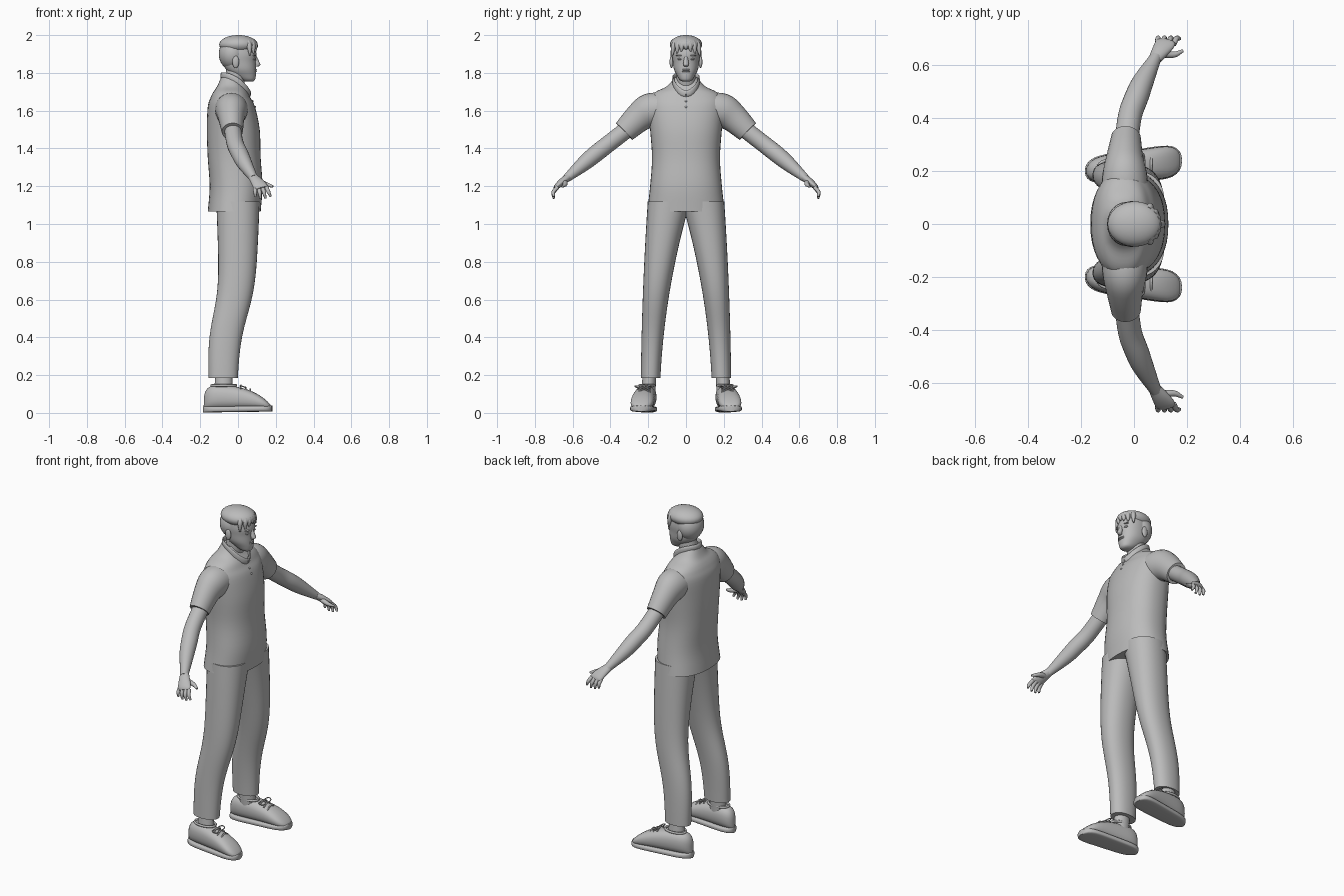
import bpy, bmesh
from math import cos, sin, pi, tau, tanh, sqrt, copysign, radians
from mathutils import Vector, Matrix

if "Cube" in bpy.data.objects:
    bpy.data.objects.remove(bpy.data.objects["Cube"], do_unlink=True)

GREY = (.5, .5, .5, 1)
grey = bpy.data.materials.new("plain grey")
grey.use_nodes = True
grey.diffuse_color = GREY
grey.node_tree.nodes["Principled BSDF"].inputs["Base Color"].default_value = GREY

X, Y, Z = Matrix.Identity(3)


def finish(name, bm):
    """Turn a bmesh into a smooth shaded grey object."""
    bmesh.ops.recalc_face_normals(bm, faces=bm.faces)
    mesh = bpy.data.meshes.new(name)
    bm.to_mesh(mesh)
    bm.free()
    mesh.materials.append(grey)
    obj = bpy.data.objects.new(name, mesh)
    bpy.context.collection.objects.link(obj)
    bpy.ops.object.select_all(action="DESELECT")
    obj.select_set(True)
    bpy.context.view_layer.objects.active = obj
    bpy.ops.object.shade_smooth_by_angle(angle=radians(45))
    return obj


def spline(points, steps):
    """Catmull-Rom curve through vectors of any size."""
    pts = [Vector(p) for p in points]
    pts = [pts[0] * 2 - pts[1], *pts, pts[-1] * 2 - pts[-2]]
    out = []
    for before, start, end, after in zip(pts, pts[1:], pts[2:], pts[3:]):
        enter, leave = (end - before) / 2, (after - start) / 2
        for i in range(steps):
            t = i / steps
            blend = t * t * (3 - 2 * t)
            out.append(start.lerp(end, blend) + enter * t * (1 - t) ** 2 - leave * t * t * (1 - t))
    return out + [pts[-2]]


def loft(name, stations, ref=X, axis=None, n=24, power=2, steps=4, side=1):
    """Skin rounded sections: x, y, z, radius along ref, optional other radius."""
    rows = spline(stations, steps)
    centres = [row.to_3d() if len(row) < 4 else Vector(row[:3]) for row in rows]
    bm = bmesh.new()
    rings = []

    def bulge(q):
        return copysign(abs(q) ** (2 / power), q)

    for i, (row, centre) in enumerate(zip(rows, centres)):
        following = centres[min(i + 1, len(rows) - 1)]
        previous = centres[max(i - 1, 0)]
        along = axis or (following - previous).normalized()
        u = (ref - along * ref.dot(along)).normalized()
        v = along.cross(u)
        ring = []
        for k in range(n):
            angle = tau * k / n
            p = centre + u * max(row[3], .001) * bulge(cos(angle))
            p += v * max(row[-1], .001) * bulge(sin(angle))
            ring.append(bm.verts.new((p.x, p.y * side, p.z)))
        rings.append(ring)
    for lower, upper in zip(rings, rings[1:]):
        for k in range(n):
            bm.faces.new((lower[k], lower[k - 1], upper[k - 1], upper[k]))
    bm.faces.new(rings[0])
    bm.faces.new(rings[-1])
    return finish(name, bm)


def upright(name, levels, **options):
    """Loft of horizontal sections on the middle plane: z, x, x radius, y radius."""
    return loft(name, [(x, 0, z, rx, ry) for z, x, rx, ry in levels], axis=Z, **options)


def blob(name, centre, radii):
    """Ellipsoid."""
    bm = bmesh.new()
    place = Matrix.LocRotScale(Vector(centre), None, Vector(radii))
    bmesh.ops.create_uvsphere(bm, u_segments=24, v_segments=16, radius=1, matrix=place)
    return finish(name, bm)


def band(name, centre, rx, ry, drop, height, thickness, side=1):
    """Closed band around a centre, dipping by drop towards the front."""
    x, y, z = centre
    turns = [tau * i / 24 for i in range(25)]
    loft(name, [(x + rx * cos(a), y + ry * sin(a), z - drop * (.5 + cos(a) / 2) ** 2,
                 height, thickness) for a in turns], ref=Z, n=10, steps=1, side=side)


# Shirt body, hem to neckline
shirt = upright("shirt_body", [
    (1.065, -.02, .14, .205), (1.2, -.01, .14, .19), (1.35, -.02, .14, .18),
    (1.5, -.025, .14, .19), (1.62, -.035, .125, .2), (1.67, -.04, .105, .19),
    (1.7, -.04, .09, .16), (1.73, -.04, .07, .1), (1.775, -.04, .05, .06)], n=40, power=2.3)
band("collar", (-.012, 0, 1.785), .075, .068, .095, .018, .006)

# Buttons sitting on the chest
for label, z in (("upper", 1.66), ("lower", 1.61)):
    target = Vector((.1, 0, z))
    spot = min((v.co for v in shirt.data.vertices), key=lambda co: (co - target).length)
    blob(f"{label}_button", spot, (.005, .006, .006))

# Neck and head
upright("neck", [(1.68, -.035, .05, .055), (1.8, -.01, .055, .05), (1.86, -.01, .05, .05)])
upright("head", [
    (1.755, .055, .025, .02), (1.765, .05, .04, .035), (1.79, .03, .065, .05),
    (1.82, .015, .08, .064), (1.86, .005, .09, .07), (1.9, .005, .093, .074),
    (1.95, 0, .085, .07)], n=32, power=2.2)

# Face
loft("nose", [(.09, 0, 1.89, .008), (.1, 0, 1.855, .014), (.104, 0, 1.842, .014),
              (.097, 0, 1.833, .01)], axis=Z, n=16)
for label, z in (("upper", 1.817), ("lower", 1.808)):
    blob(f"{label}_lip", (.091, 0, z), (.009, .022, .005))
blob("chin", (.074, 0, 1.777), (.018, .022, .016))

# Hair: back, crown and locks hanging over the forehead
blob("hair_back", (-.03, 0, 1.9), (.072, .083, .085))
blob("hair_crown", (.002, 0, 1.95), (.102, .086, .05))
for i in range(-3, 4):
    y = .022 * i
    front = .1 * sqrt(1 - (y / .09) ** 2)
    loft(f"fringe_lock_{i + 4}", [(front - .015, y * .8, 1.965, .014),
                                  (front - .008, y, 1.94, .014),
                                  (front - .004, y * 1.1, 1.925 - abs(y) / 2, .004)], n=10)

for label, s in (("left", 1), ("right", -1)):
    # Eye, brow and ear
    blob(f"{label}_eye", (.084, .031 * s, 1.873), (.009, .014, .006))
    blob(f"{label}_brow", (.086, .033 * s, 1.892), (.01, .02, .004))
    blob(f"{label}_ear", (-.012, .077 * s, 1.858), (.018, .01, .033))

    # Sleeve and bare arm
    loft(f"{label}_sleeve", [
        (-.035, .11, 1.615, .09, .08), (-.035, .19, 1.6, .084, .092),
        (-.035, .25, 1.563, .07, .078), (-.03, .327, 1.49, .056, .062)], side=s)
    loft(f"{label}_arm", [
        (-.03, .3, 1.51, .045), (-.015, .41, 1.425, .045), (.01, .48, 1.37, .045),
        (.035, .54, 1.32, .04), (.083, .632, 1.242, .022)], side=s)

    # Hand with four fingers and a thumb
    loft(f"{label}_palm", [
        (.08, .625, 1.247, .025, .02), (.1, .655, 1.224, .033, .019),
        (.118, .682, 1.2, .038, .015), (.124, .692, 1.188, .032, .01)], n=20, side=s)
    for i, finger in enumerate(("little", "ring", "middle", "index")):
        base = Vector((.09 + .02 * i, .68, 1.195))
        tip = Vector((.092 + .027 * i, .7, 1.13 + .01 * abs(i - 1.5)))
        knuckle = base.lerp(tip, .5) + Y * .012
        joints = zip((base, knuckle, tip), (.011, .01, .006))
        loft(f"{label}_{finger}_finger", [(*p, r) for p, r in joints], n=10, side=s)
    loft(f"{label}_thumb", [(.1, .645, 1.225, .016), (.15, .64, 1.21, .012),
                            (.185, .655, 1.198, .006)], ref=Z, n=10, side=s)

    # Trouser leg, tapering down and outwards, set back below the knee
    heights = [.185 + .055 * i for i in range(18)]
    loft(f"{label}_trouser_leg", [
        (-.04 - .04 * tanh(6 * (.52 - z)), .19 - .08 * z * z, z,
         .07 + .04 * z, .05 + .05 * z * z) for z in heights],
        axis=Z, n=32, power=2.2, steps=2, side=s)

    # Ankle, shoe and sole, turned slightly outwards and rounded at both ends
    loft(f"{label}_ankle", [(-.077, .19, .25, .043, .035), (-.075, .2, .1, .05, .038)],
         axis=Z, side=s)
    shoe, sole = [], []
    for i in range(21):
        t = .5 - cos(pi * i / 20) / 2
        rounding = sqrt(1 - abs(2 * t - 1) ** 6)
        x, y = -.182 + .36 * t, .2 + .04 * t
        width = (.05 + .015 * t) * rounding
        half = (.065 - .05 * t ** 3) * sqrt(rounding)
        shoe.append((x, y, .02 + half, width, half))
        sole.append((x * 1.02, y, .018 + .005 * t, width + .003, .016))
    loft(f"{label}_shoe", shoe, ref=Y, axis=X, power=2.4, steps=1, side=s)
    loft(f"{label}_sole", sole, ref=Y, axis=X, power=4, steps=1, side=s)

    # Shoe rim, laces and bow
    band(f"{label}_shoe_rim", (-.075, .206, .145), .065, .04, 0, .007, .006, side=s)
    for i in range(3):
        x, z = .015 + .025 * i, .146 - .01 * i
        loft(f"{label}_lace_{i + 1}", [(x, .222 + d, z - abs(d) / 2, .004)
                                       for d in (-.034, 0, .034)], n=8, side=s)
    for end, d in (("inner", -1), ("outer", 1)):
        band(f"{label}_{end}_bow_loop", (.025, .222 + .025 * d, .143), .014, .024, .01,
             .003, .003, side=s)
